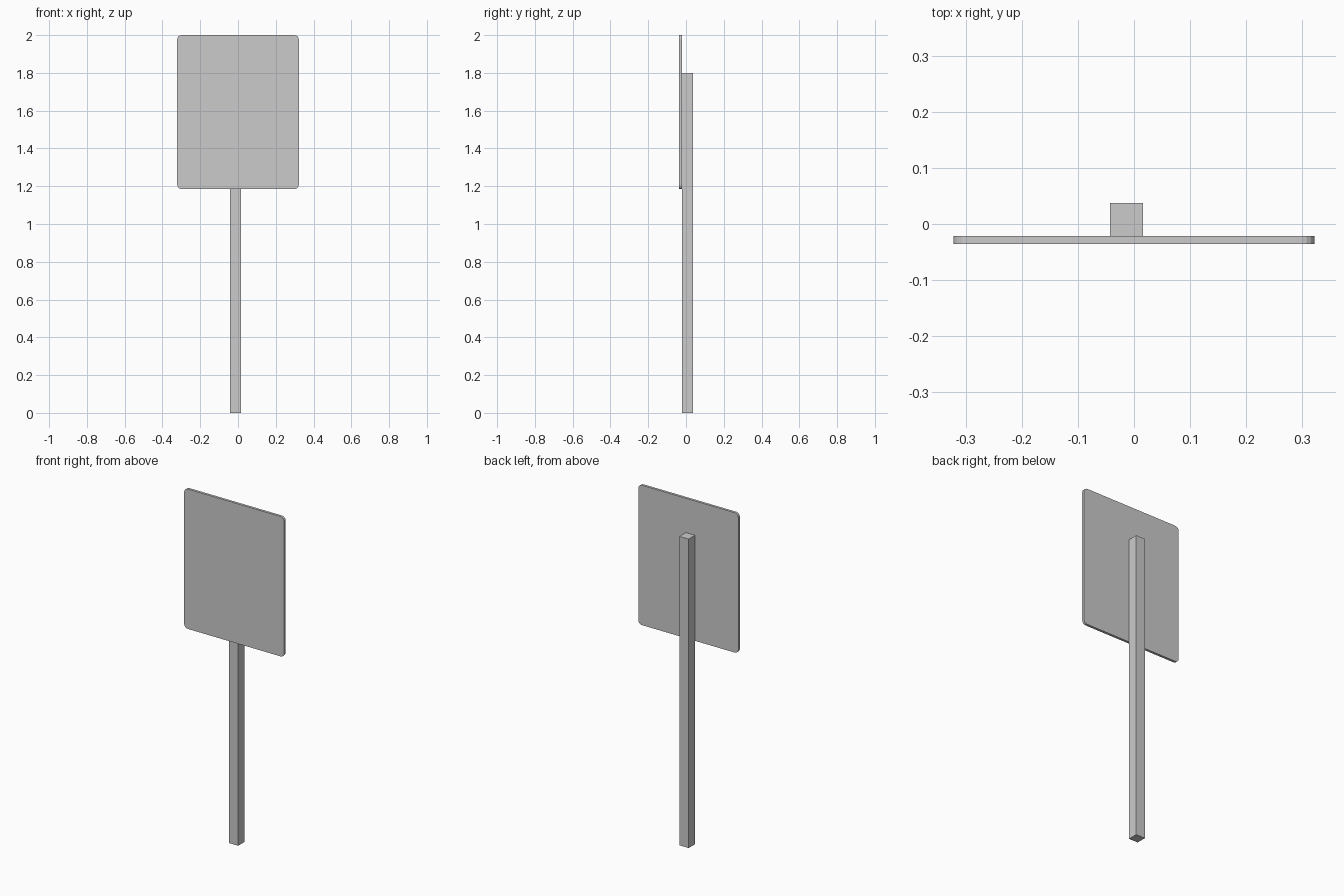
import bpy, bmesh
from math import sin, cos, pi

if "Cube" in bpy.data.objects:
    bpy.data.objects.remove(bpy.data.objects["Cube"])


def prism(name, outline, axis_map, depth):
    """Extrude a closed 2D outline between two depths."""
    bm = bmesh.new()
    face = bm.faces.new([bm.verts.new(axis_map(u, v, depth[0])) for u, v in outline])
    ext = bmesh.ops.extrude_face_region(bm, geom=[face])
    shift = [b - a for a, b in zip(axis_map(0, 0, depth[0]), axis_map(0, 0, depth[1]))]
    verts = [g for g in ext["geom"] if isinstance(g, bmesh.types.BMVert)]
    bmesh.ops.translate(bm, verts=verts, vec=shift)
    bmesh.ops.recalc_face_normals(bm, faces=bm.faces)
    mesh = bpy.data.meshes.new(name)
    bm.to_mesh(mesh)
    bm.free()
    obj = bpy.data.objects.new(name, mesh)
    bpy.context.collection.objects.link(obj)
    return obj


def rounded_rect(x0, x1, z0, z1, r, steps=4):
    corners = [(x1 - r, z1 - r), (x0 + r, z1 - r), (x0 + r, z0 + r), (x1 - r, z0 + r)]
    return [(cx + r * cos((q + i / steps) * pi / 2), cz + r * sin((q + i / steps) * pi / 2))
            for q, (cx, cz) in enumerate(corners) for i in range(steps + 1)]


# Sign plate with rounded corners, at the front of the post
prism("sign_plate", rounded_rect(-0.322, 0.322, 1.185, 2.0, 0.023),
      lambda u, v, d: (u, d, v), (-0.036, -0.0215))

# Square post, slightly off centre
prism("post", [(-0.043, -0.0215), (0.016, -0.0215), (0.016, 0.037), (-0.043, 0.037)],
      lambda u, v, d: (u, v, d), (0.0, 1.8))
